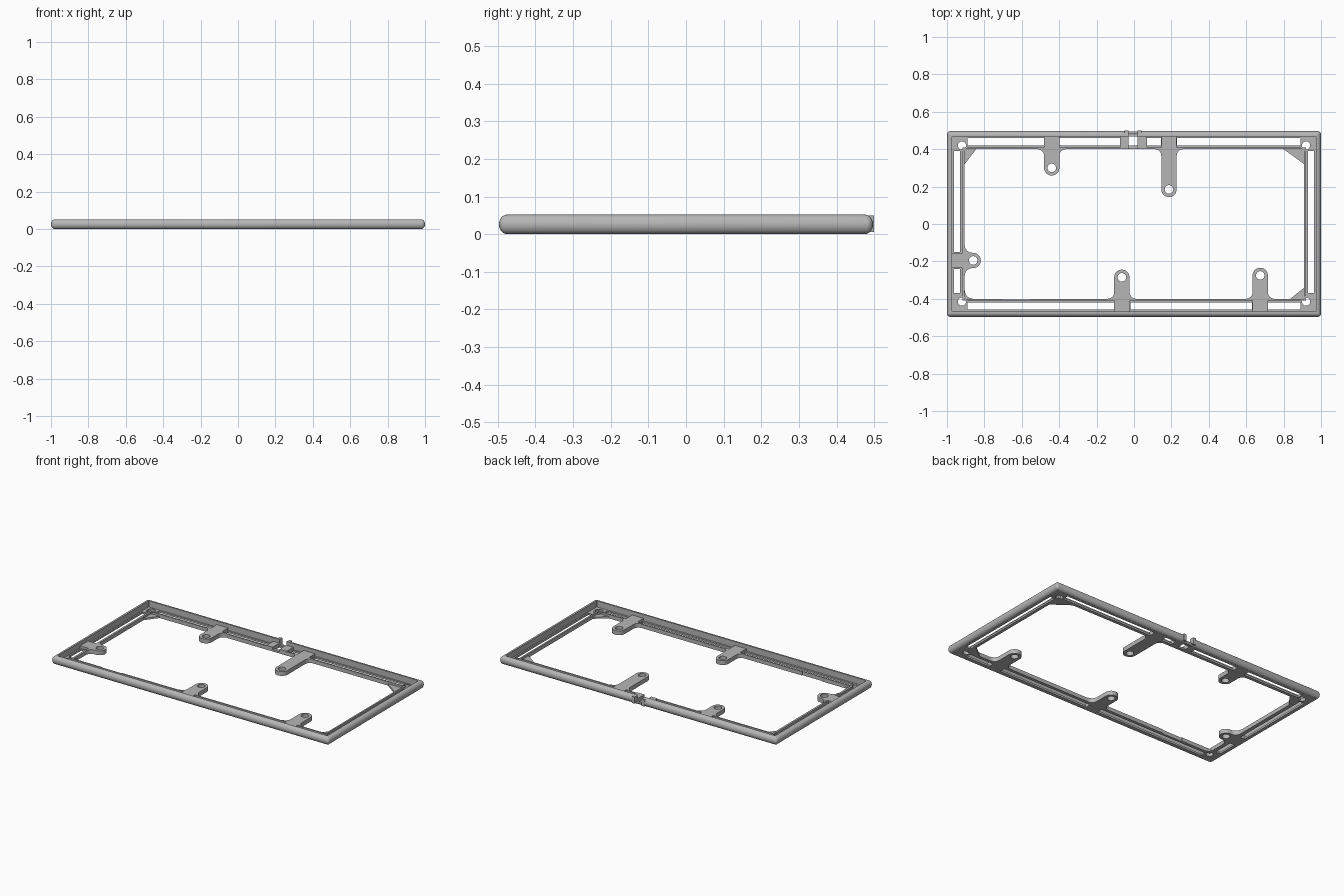
import bpy
import bmesh
from math import pi, cos, sin
from mathutils import Matrix, Vector

cube = bpy.data.objects.get("Cube")
if cube:
    bpy.data.objects.remove(cube, do_unlink=True)

HX, HY, H = 1.0, 0.497, 0.052          # outer half sizes and height
FLOOR, RIM, TAB = 0.012, 0.025, 0.028  # part heights

grey = bpy.data.materials.new("satin grey")
grey.use_nodes = True
grey.diffuse_color = (0.47, 0.47, 0.47, 1)
grey.node_tree.nodes["Principled BSDF"].inputs["Base Color"].default_value = (0.47, 0.47, 0.47, 1)
parts = []


def add_mesh(name, bm, part=True):
    bmesh.ops.remove_doubles(bm, verts=bm.verts, dist=1e-5)
    bmesh.ops.recalc_face_normals(bm, faces=bm.faces)
    mesh = bpy.data.meshes.new(name)
    bm.to_mesh(mesh)
    bm.free()
    obj = bpy.data.objects.new(name, mesh)
    bpy.context.collection.objects.link(obj)
    if part:
        mesh.materials.append(grey)
        parts.append(obj)
    return obj


def arc(cx, cy, r, a0, a1, n=8):
    return [(cx + r * cos(a0 + (a1 - a0) * i / n), cy + r * sin(a0 + (a1 - a0) * i / n))
            for i in range(n + 1)]


def circle(cx, cy, r):
    return arc(cx, cy, r, 0, 2 * pi, 24)[:-1]


def rect(x0, x1, y0, y1):
    return [(x0, y0), (x1, y0), (x1, y1), (x0, y1)]


def round_rect(hx, hy, r):
    pts = []
    for k, (sx, sy) in enumerate([(1, 1), (-1, 1), (-1, -1), (1, -1)]):
        pts += arc(sx * (hx - r), sy * (hy - r), r, k * pi / 2, (k + 1) * pi / 2, 4)
    return pts


def plate(name, outlines, z0, z1):
    """Flat plate from an outer outline followed by hole outlines."""
    curve = bpy.data.curves.new(name + " outline", 'CURVE')
    curve.dimensions, curve.fill_mode = '2D', 'BOTH'
    curve.extrude = (z1 - z0) / 2
    for pts in outlines:
        spline = curve.splines.new('POLY')
        spline.points.add(len(pts) - 1)
        for p, (x, y) in zip(spline.points, pts):
            p.co = (x, y, 0, 1)
        spline.use_cyclic_u = True
    temp = bpy.data.objects.new(name + " outline", curve)
    bpy.context.collection.objects.link(temp)
    dg = bpy.context.evaluated_depsgraph_get()
    mesh = bpy.data.meshes.new_from_object(temp.evaluated_get(dg))
    bm = bmesh.new()
    bm.from_mesh(mesh)
    bmesh.ops.translate(bm, verts=bm.verts, vec=(0, 0, (z0 + z1) / 2))
    bpy.data.objects.remove(temp, do_unlink=True)
    bpy.data.meshes.remove(mesh)
    return add_mesh(name, bm)


def box(name, x0, x1, y0, y1, z0, z1, part=True):
    bm = bmesh.new()
    size = Vector((x1 - x0, y1 - y0, z1 - z0))
    mid = Vector((x0 + x1, y0 + y1, z0 + z1)) / 2
    bmesh.ops.create_cube(bm, size=1, matrix=Matrix.Translation(mid) @ Matrix.Diagonal(size).to_4x4())
    obj = add_mesh(name, bm, part)
    if not part:
        obj.hide_render = True
        obj.hide_viewport = True
    return obj


def cut(obj, cutter):
    mod = obj.modifiers.new("cut", 'BOOLEAN')
    mod.operation, mod.solver, mod.object = 'DIFFERENCE', 'EXACT', cutter


# Outer wall: bull-nosed section swept round the rectangle
section = [(0.022 - 0.022 * cos(a), H / 2 + H / 2 * sin(a))
           for a in [-pi / 2 + pi * i / 12 for i in range(13)]]
section += [(0.028, H), (0.028, 0)]
bm = bmesh.new()
rings = [[bm.verts.new((x, y, z)) for x, y in
          round_rect(HX - d, HY - d, max(0.018 - d, 0.003))] for d, z in section]
for a, b in zip(rings, rings[1:] + rings[:1]):
    for i in range(len(a)):
        j = (i + 1) % len(a)
        bm.faces.new((a[i], a[j], b[j], b[i]))
wall = add_mesh("outer_wall", bm)

# Floor with corner gussets, slots and screw holes
opening = [(-0.905, 0.32), (-0.845, 0.40), (0.80, 0.40), (0.91, 0.32),
           (0.91, -0.34), (0.835, -0.40)]
opening += arc(-0.86, -0.355, 0.045, -pi / 2, -pi, 6)
slots = [rect(a, b, 0.42, 0.46) for a, b in
         [(-0.89, -0.48), (-0.40, -0.075), (0.07, 0.145), (0.23, 0.89)]]
slots += [rect(a, b, -0.457, -0.42) for a, b in
          [(-0.89, -0.105), (-0.02, 0.63), (0.715, 0.89)]]
slots += [rect(-0.963, -0.93, a, b) for a, b in [(-0.15, 0.39), (-0.37, -0.24)]]
slots += [rect(0.93, 0.963, -0.37, 0.39), rect(-0.03, 0.02, 0.42, 0.467)]
holes = [circle(x, y, 0.022) for x in (-0.92, 0.92) for y in (-0.415, 0.42)]
floor = plate("floor", [rect(-0.98, 0.98, -0.478, 0.478), opening] + slots + holes, 0, FLOOR)

# Raised inner rim
rim = plate("inner_rim", [rect(-0.918, 0.92, -0.41, 0.41),
                          rect(-0.905, 0.91, -0.40, 0.40)], 0.001, RIM)

# Corner pads round the screw holes
for sx, side in ((-1, "right"), (1, "left")):
    for y, end in ((-0.415, "front"), (0.42, "back")):
        x = sx * 0.92
        plate(f"{end}_{side}_corner_pad",
              [circle(x, y, 0.03), circle(x, y, 0.022)], 0.001, 0.02)


# Mounting tabs with filleted roots, each bridging the slot to the outer wall
def tab(name, x, y, angle, length, half=0.041, fillet=0.035):
    f = min(fillet, length)
    side = [(half, -0.07), (half, -0.006), (half + f, -0.006), (half + f, 0)]
    side += arc(half + f, f, f, -pi / 2, -pi, 6)[1:]
    tip = arc(0, length, half, 0, pi, 16)
    outline = side + tip + [(-u, v) for u, v in reversed(side)]
    c, s = cos(angle), sin(angle)
    place = lambda pts: [(x + u * c - v * s, y + u * s + v * c) for u, v in pts]
    clean = [p for i, p in enumerate(outline)
             if (Vector(p) - Vector(outline[i - 1])).length > 1e-4]
    plate(name, [place(clean), place(circle(0, length, 0.023))], 0, TAB)


tab("back_right_tab", -0.44, 0.40, pi, 0.10)
tab("back_long_tab", 0.187, 0.40, pi, 0.215)
tab("right_side_tab", -0.905, -0.195, -pi / 2, 0.045, fillet=0.04)
tab("front_middle_tab", -0.065, -0.40, 0, 0.115)
tab("front_left_tab", 0.675, -0.40, 0, 0.125)

# Cable port: flanking blocks and a thickened wall section
box("port_block_right", -0.075, -0.03, 0.40, 0.475, 0.001, TAB)
box("port_block_left", 0.02, 0.07, 0.40, 0.475, 0.001, TAB)
box("port_lip_right", -0.05, -0.03, 0.472, 0.5, 0.006, H - 0.002)
box("port_lip_left", 0.02, 0.04, 0.472, 0.5, 0.006, H - 0.002)

# Cutters for the port notch and the shallow front relief
notch = box("port_notch_cutter", -0.03, 0.02, 0.38, 0.53, FLOOR, 0.08, False)
drop = box("port_drop_cutter", -0.03, 0.02, 0.42, 0.48, -0.02, 0.08, False)
relief = box("front_relief_cutter", -0.70, -0.555, -0.405, -0.38, -0.02, 0.08, False)
cut(wall, notch)
cut(wall, drop)
cut(rim, notch)
cut(rim, relief)
cut(floor, relief)

# Smooth the curved faces, keep the edges crisp
bpy.ops.object.select_all(action='DESELECT')
for obj in parts:
    obj.select_set(True)
bpy.context.view_layer.objects.active = wall
bpy.ops.object.shade_smooth_by_angle(angle=pi / 6)
